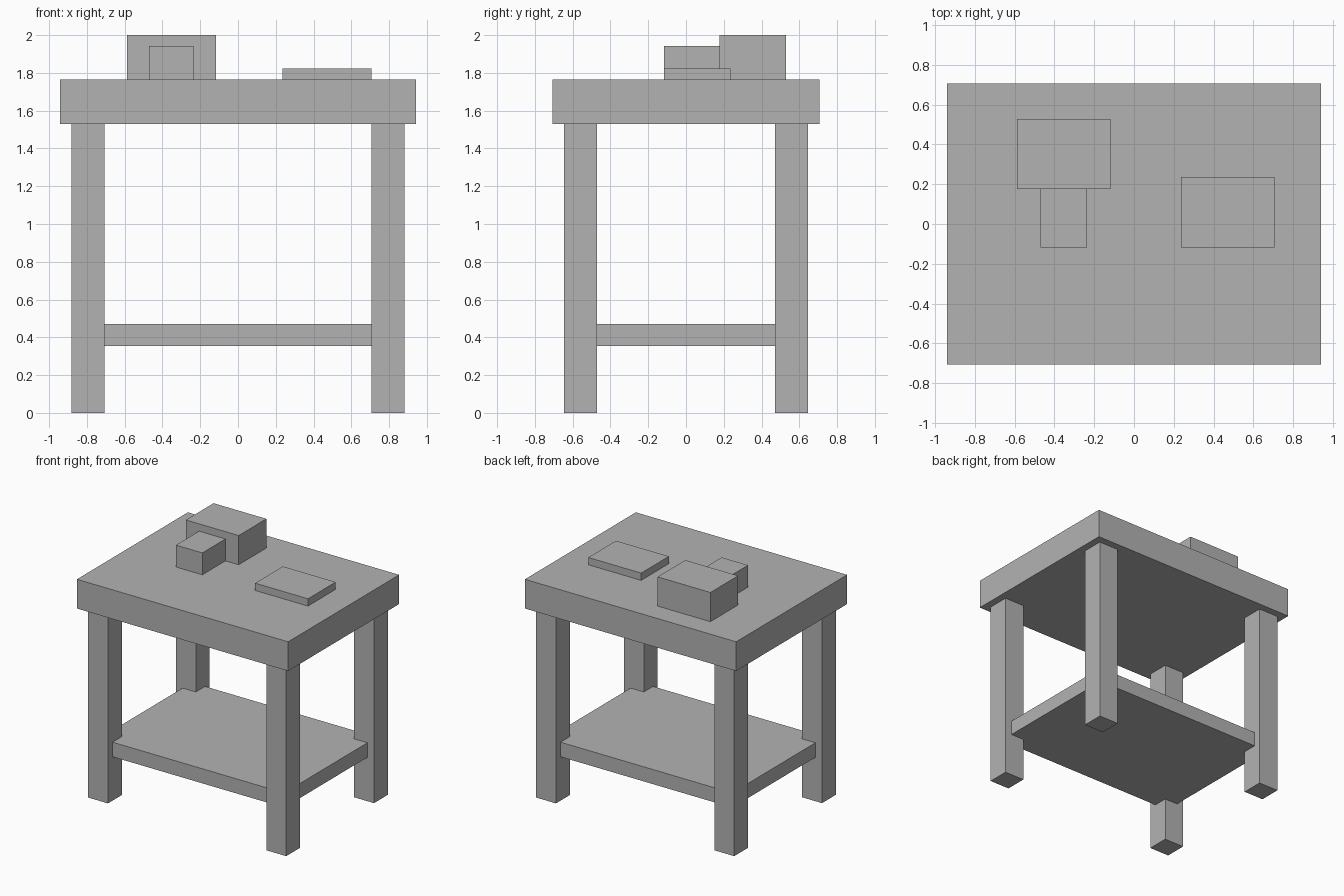
import bpy

cube = bpy.data.objects.get("Cube")
if cube:
    bpy.data.objects.remove(cube, do_unlink=True)

U = 2 / 34  # one modelling unit; the table with its boxes is 34 units tall

grey = bpy.data.materials.new("plain_grey")
grey.use_nodes = True
colour = (0.45, 0.45, 0.45, 1)
grey.diffuse_color = colour
grey.node_tree.nodes["Principled BSDF"].inputs["Base Color"].default_value = colour


def box(name, x, y, z):
    """Box spanning the (low, high) ranges given in modelling units."""
    spans = (x, y, z)
    bpy.ops.mesh.primitive_cube_add(size=1, location=[(a + b) / 2 * U for a, b in spans])
    obj = bpy.context.object
    obj.name = name
    obj.scale = [(b - a) * U for a, b in spans]
    bpy.ops.object.transform_apply(location=False, rotation=False, scale=True)
    obj.data.materials.append(grey)
    return obj


# Table top and lower shelf, whose corners are let into the legs
box("table_top", (-16, 16), (-12, 12), (26, 30))
box("lower_shelf", (-14, 14), (-10, 10), (6, 8))

# Four square legs
for side, sx in (("left", 1), ("right", -1)):
    for end, sy in (("front", -1), ("back", 1)):
        box(f"{end}_{side}_leg",
            sorted((sx * 12, sx * 15)), sorted((sy * 8, sy * 11)), (0, 26))

# Objects lying on the table
box("large_block", (-10, -2), (3, 9), (30, 34))
box("small_block", (-8, -4), (-2, 3), (30, 33))
box("flat_slab", (4, 12), (-2, 4), (30, 31))
